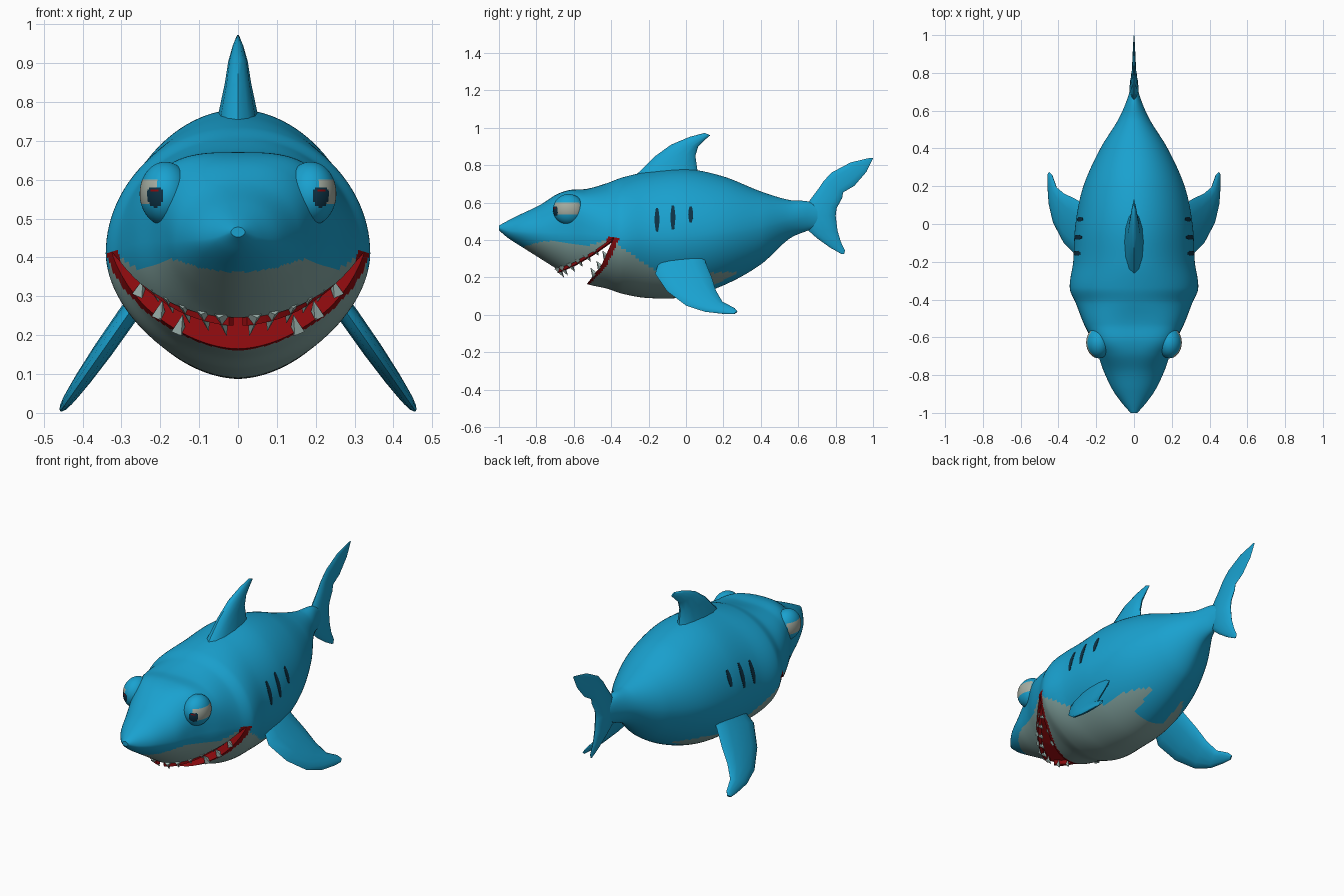
import bpy, bmesh, math
from mathutils import Vector, Matrix

if "Cube" in bpy.data.objects:
    bpy.data.objects.remove(bpy.data.objects["Cube"])


def material(name, rgb):
    m = bpy.data.materials.new(name)
    m.use_nodes = True
    m.diffuse_color = (*rgb, 1)
    bsdf = next(n for n in m.node_tree.nodes if n.type == 'BSDF_PRINCIPLED')
    bsdf.inputs["Base Color"].default_value = (*rgb, 1)
    return m


BLUE, BELLY, RED, DARK, TOOTH, EYE = range(6)
MATS = [material("skin_blue", (0.01, 0.36, 0.63)),
        material("belly_grey", (0.22, 0.36, 0.34)),
        material("mouth_red", (0.25, 0.003, 0.004)),
        material("dark_blue", (0.004, 0.032, 0.06)),
        material("tooth_grey", (0.36, 0.48, 0.45)),
        material("eye_grey", (0.38, 0.42, 0.36))]


def finish(bm, name, smooth=None):
    bmesh.ops.recalc_face_normals(bm, faces=bm.faces)
    me = bpy.data.meshes.new(name)
    bm.to_mesh(me)
    bm.free()
    for m in MATS:
        me.materials.append(m)
    ob = bpy.data.objects.new(name, me)
    bpy.context.collection.objects.link(ob)
    if smooth:
        shade(ob, smooth)
    return ob


def shade(ob, degrees):
    bpy.ops.object.select_all(action='DESELECT')
    ob.select_set(True)
    bpy.context.view_layer.objects.active = ob
    bpy.ops.object.shade_smooth_by_angle(angle=math.radians(degrees))


def loft(bm, rings, mat=BLUE):
    loops = [[bm.verts.new(p) for p in r] for r in rings]
    n = len(loops[0])
    faces = [bm.faces.new(loops[0]), bm.faces.new(loops[-1])]
    for a, b in zip(loops, loops[1:]):
        for i in range(n):
            faces.append(bm.faces.new((a[i], a[(i + 1) % n], b[(i + 1) % n], b[i])))
    for f in faces:
        f.material_index = mat


# Body profile: y, top, widest height, bottom, half width, roundness of the top
PROFILE = [(-1.0, .478, .465, .452, .018, 2), (-.95, .505, .45, .41, .062, 2),
           (-.88, .54, .445, .365, .112, 2), (-.78, .588, .44, .302, .16, 2.1),
           (-.69, .645, .44, .245, .192, 2.7), (-.62, .668, .44, .2, .22, 3.3),
           (-.53, .674, .435, .165, .265, 2.8), (-.42, .705, .42, .14, .308, 2.1),
           (-.34, .735, .41, .113, .34, 2), (-.2, .765, .415, .09, .322, 1.9),
           (0, .78, .42, .096, .31, 1.9), (.2, .74, .44, .158, .268, 1.9),
           (.4, .66, .47, .27, .178, 2), (.55, .615, .51, .405, .085, 2),
           (.65, .607, .53, .45, .04, 2), (.74, .575, .53, .48, .012, 2)]
KEEL = 1.1


def section(y):
    """Smoothly interpolated profile values at y."""
    k = max(i for i in range(len(PROFILE) - 1) if i == 0 or PROFILE[i][0] <= y)
    p, q = PROFILE[k], PROFILE[k + 1]
    before, after = PROFILE[max(k - 1, 0)], PROFILE[min(k + 2, len(PROFILE) - 1)]
    h = q[0] - p[0]
    t = (y - p[0]) / h
    out = []
    for j in range(1, 6):
        m0 = (q[j] - before[j]) / (q[0] - before[0]) * h
        m1 = (after[j] - p[j]) / (after[0] - p[0]) * h
        out.append((2*t**3 - 3*t*t + 1) * p[j] + (t**3 - 2*t*t + t) * m0
                   + (3*t*t - 2*t**3) * q[j] + (t**3 - t*t) * m1)
    return out


def skin(y, a, lift=0):
    """Point on the body at y and angle a around it."""
    top, mid, low, w, n = section(y)
    c, s = math.cos(a), math.sin(a)
    e = 2 / n if s > 0 else KEEL
    x = math.copysign(abs(c) ** e, c) * (w + lift)
    z = mid + (s ** e * (top - mid + lift) if s > 0 else -abs(s) ** KEEL * (mid - low + lift))
    return Vector((x, y, z))


def lerp_line(points, y):
    for (a, za), (b, zb) in zip(points, points[1:]):
        if a <= y <= b:
            return za + (zb - za) * (y - a) / (b - a)
    return -1


# Mouth lines in side view and the upper limit of the belly colour
UPPER_LIP = [(-.74, .235), (-.68, .248), (-.6, .28), (-.5, .335), (-.385, .415)]
LOWER_LIP = [(-.56, .12), (-.53, .165), (-.45, .27), (-.385, .415)]
BELLY_LINE = [(-.9, .355), (-.76, .395), (-.65, .392), (-.52, .37), (-.4, .412),
              (-.36, .37), (-.25, .295), (-.15, .23), (0, .205), (.12, .225), (.27, .23)]


def near_line(points, y, z):
    best = 1
    p = Vector((y, z))
    for a, b in zip(points, points[1:]):
        a, b = Vector(a), Vector(b)
        t = min(1, max(0, (p - a).dot(b - a) / (b - a).length_squared))
        best = min(best, (p - a - (b - a) * t).length)
    return best


# Body with belly and lips coloured by height and position
bm = bmesh.new()
RINGS, SEGS = 200, 112
loft(bm, [[skin(-1 + 1.74 * i / RINGS, math.tau * j / SEGS) for j in range(SEGS)]
          for i in range(RINGS + 1)])
for f in bm.faces:
    x, y, z = f.calc_center_median()
    blue_patch = y > .12 and abs(x) < .1
    lip_width = min(.028, .013 + .12 * max(0, z - .165))
    if z < .42 and near_line(LOWER_LIP[1:], y, z) < lip_width:
        f.material_index = RED
    elif z < lerp_line(BELLY_LINE, y) and not blue_patch:
        f.material_index = BELLY
body = finish(bm, "body")

# Open mouth cut right through the head
bm = bmesh.new()
outline = UPPER_LIP + LOWER_LIP[-2::-1] + [(-.74, .12)]
loft(bm, [[(x, y, z) for y, z in outline] for x in (-.5, .5)], RED)
cutter = finish(bm, "mouth_cutter")
cutter.hide_render = True
cut = body.modifiers.new("mouth", 'BOOLEAN')
cut.operation = 'DIFFERENCE'
cut.solver = 'EXACT'
cut.object = cutter
bpy.context.view_layer.objects.active = body
bpy.ops.object.modifier_apply(modifier="mouth")
bpy.data.objects.remove(cutter)
shade(body, 40)


# Fins: lens-shaped sections from leading to trailing edge
def fin(name, sections, place, normal):
    bm = bmesh.new()
    rings = []
    for y0, z0, y1, z1, thick in sections:
        a, b = Vector(place(y0, z0)), Vector(place(y1, z1))
        ring = []
        for j in range(12):
            ang = math.tau * j / 12
            ring.append(a.lerp(b, .5 - .5 * math.cos(ang)) + normal * thick * math.sin(ang))
        rings.append(ring)
    loft(bm, rings)
    return finish(bm, name, 50)


flat = lambda y, z: (0, y, z)
SIDE = Vector((1, 0, 0))
fin("dorsal_fin", [(-.3, .72, .08, .72, .06), (-.25, .765, .06, .78, .05),
                   (-.17, .845, .05, .85, .034), (-.08, .91, .065, .9, .025),
                   (.02, .952, .1, .935, .014), (.1, .973, .13, .96, .004)], flat, SIDE)
fin("tail_fin", [(.985, .84, 1, .838, .002), (.88, .815, .965, .765, .006),
                 (.78, .762, .9, .69, .01), (.735, .715, .84, .655, .013),
                 (.705, .67, .835, .625, .016), (.66, .61, .805, .57, .02),
                 (.63, .53, .8, .53, .024), (.655, .45, .81, .45, .02),
                 (.7, .41, .828, .39, .012), (.77, .36, .85, .345, .006),
                 (.83, .326, .845, .325, .002)], flat, SIDE)
PECTORAL = [(-.14, .3, .09, .34, .024), (-.165, .22, .105, .28, .026),
            (-.1, .125, .138, .2, .025), (0, .05, .16, .13, .021),
            (.1, .017, .195, .07, .016), (.2, .006, .26, .037, .011),
            (.255, .004, .275, .018, .005)]


# Eye: coloured by direction from its centre
def eye(name, s):
    bm = bmesh.new()
    bmesh.ops.create_uvsphere(bm, u_segments=72, v_segments=48, radius=1)
    gaze = Vector((s * .42, -.9, -.06)).normalized()
    for f in bm.faces:
        d = f.calc_center_median().normalized()
        focus = d.dot(gaze)
        if focus > .975 and .04 < d.z < .13:
            f.material_index = RED
        elif focus > .93 and d.z < .22:
            f.material_index = DARK
        elif -.3 < d.z < .42 and d.x * s > .3 and d.y < .72:
            f.material_index = EYE
    bmesh.ops.scale(bm, vec=(.066, .083, .082), verts=bm.verts)
    bmesh.ops.translate(bm, vec=(s * .187, -.628, .564), verts=bm.verts)
    finish(bm, name, 60)


# Gill slits: thin plates following the skin
def gills(name, s):
    bm = bmesh.new()
    for y, low, high in ((-.155, .1, .47), (-.07, .12, .5), (.025, .22, .48)):
        rings = []
        for i in range(9):
            t = i / 8
            half = .006 + .007 * math.sin(math.pi * t)
            a = low + (high - low) * t
            ring = [skin(y + dy, a, lift) for dy, lift in
                    ((-half, -.004), (half, -.004), (half, .002), (-half, .002))]
            rings.append([(p.x * s, p.y, p.z) for p in ring])
        loft(bm, rings, DARK)
    finish(bm, name)


def lip_point(lip, s, y, inset):
    """Point on a lip line, slightly inside the skin."""
    z = lerp_line(lip, y)
    _, mid, low, w, _ = section(y)
    drop = min(1, max(0, mid - z) / (mid - low)) ** (1 / KEEL)
    return Vector((s * inset * w * (1 - drop * drop) ** (KEEL / 2), y, z))


# Upper gum: red strip hanging inside the upper lip
def gum(name, s):
    bm = bmesh.new()
    rings = []
    for i in range(25):
        t = i / 24
        p = lip_point(UPPER_LIP, s, -.688 + .29 * t * t, .95)
        depth = .022 * (1 - .5 * t)
        rings.append([p + Vector((s * dx, dy, dz)) for dx, dy, dz in
                      ((0, 0, .008), (0, 0, -depth), (-.012, .012, -depth), (-.012, .012, .008))])
    loft(bm, rings, RED)
    finish(bm, name)


# Teeth: flat-sided spikes along a lip line
def teeth(name, lip, s, ys, lean, length):
    bm = bmesh.new()
    for i, y in enumerate(ys):
        size = length * (1 - .07 * i)
        axis = Vector((-.2 * s, *lean)).normalized()
        middle = lip_point(lip, s, y, .92) + axis * (size / 2 - .01)
        m = Matrix.Translation(middle) @ axis.to_track_quat('Z', 'Y').to_matrix().to_4x4()
        bmesh.ops.create_cone(bm, cap_ends=True, segments=4, radius1=.02,
                              radius2=.001, depth=size, matrix=m)
    for f in bm.faces:
        f.material_index = TOOTH
    finish(bm, name)


for s, label in ((1, "left"), (-1, "right")):
    fin(label + "_pectoral_fin", PECTORAL, lambda y, z: (s * (.46 - .7 * z), y, z),
        Vector((s, 0, .7)).normalized())
    eye(label + "_eye", s)
    gills(label + "_gills", s)
    gum(label + "_gum", s)
    teeth(label + "_upper_teeth", UPPER_LIP, s,
          (-.682, -.66, -.62, -.575, -.53, -.485), (.5, -.8), .068)
    teeth(label + "_lower_teeth", LOWER_LIP, s,
          [-.49 + .03 * i for i in range(3)], (-.5, .85), .05)
